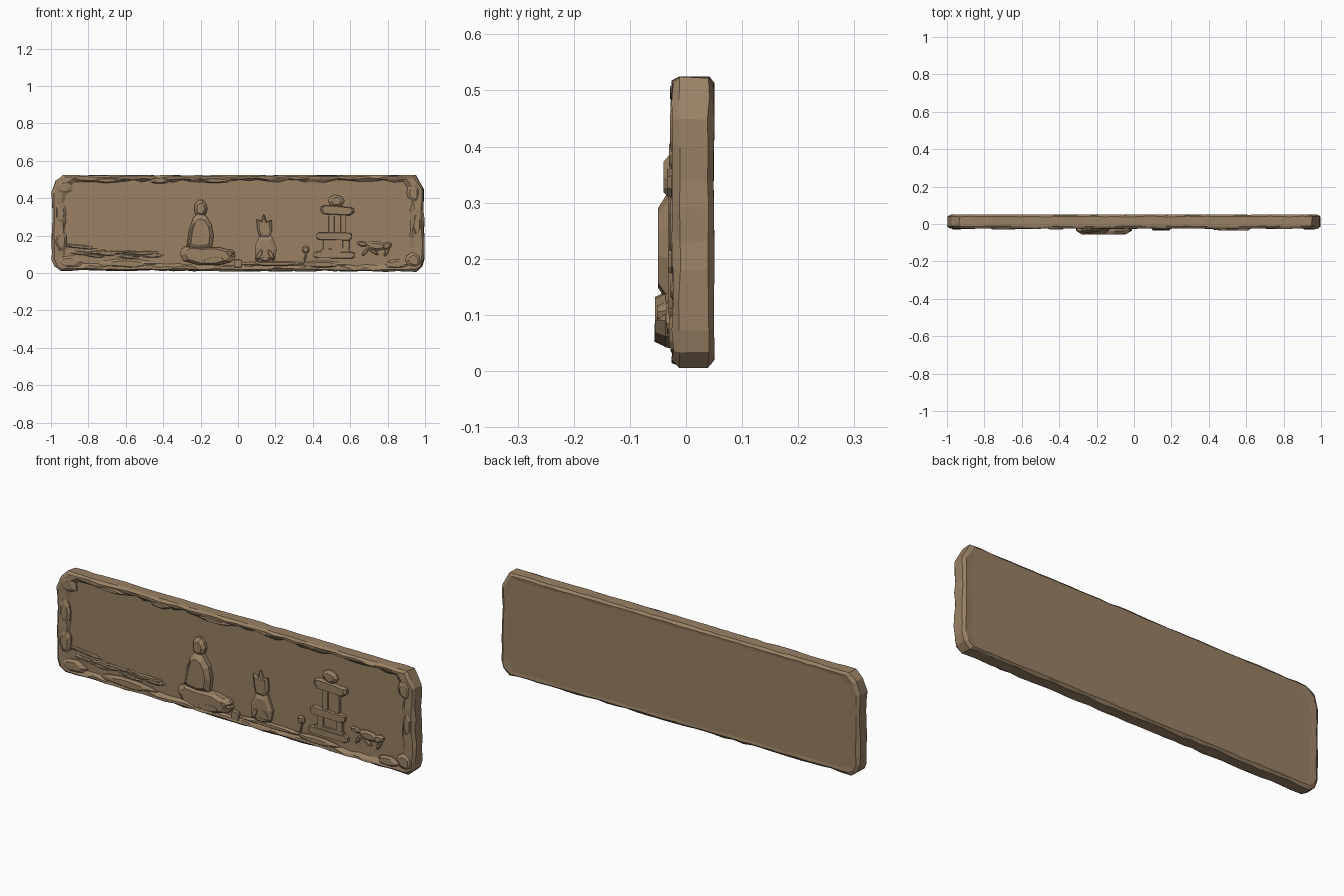
import bpy, bmesh, math, random
from mathutils import Vector

random.seed(7)
stone = bpy.data.materials.new("brown_stone")
stone.diffuse_color = (0.32, 0.22, 0.13, 1)


def j(a):
    return random.uniform(-a, a)


def finish(name, bm):
    bmesh.ops.recalc_face_normals(bm, faces=bm.faces)
    me = bpy.data.meshes.new(name)
    bm.to_mesh(me)
    bm.free()
    me.materials.append(stone)
    ob = bpy.data.objects.new(name, me)
    bpy.context.collection.objects.link(ob)
    return ob


def loft(name, rings):
    """Bridge closed rings of equal length and cap both ends."""
    bm = bmesh.new()
    vs = [[bm.verts.new(p) for p in r] for r in rings]
    n = len(rings[0])
    for a, b in zip(vs, vs[1:]):
        for i in range(n):
            k = (i + 1) % n
            bm.faces.new((a[i], a[k], b[k], b[i]))
    bm.faces.new(vs[0])
    bm.faces.new(vs[-1])
    return finish(name, bm)


def relief(name, pts, front, shrink=0.75, edge=0.55, back=0.0):
    """Carved shape: outline rising from the panel to a smaller front face."""
    c = sum((Vector(p) for p in pts), Vector((0, 0))) / len(pts)
    mid = -0.008 + (front + 0.008) * edge
    rings = []
    for s, y in ((1, back), (1, mid), (shrink, front)):
        rings.append([(c.x + (p[0] - c.x) * s, y, c.y + (p[1] - c.y) * s) for p in pts])
    return loft(name, rings)


def blob(name, x, z, rx, rz, front, tilt=0.0, n=10, wobble=0.06):
    pts = []
    for i in range(n):
        a = 2 * math.pi * i / n
        u, v = rx * math.cos(a) * (1 + j(wobble)), rz * math.sin(a) * (1 + j(wobble))
        pts.append((x + u * math.cos(tilt) - v * math.sin(tilt),
                    z + u * math.sin(tilt) + v * math.cos(tilt)))
    return relief(name, pts, front, 0.6, 0.5)


def block(name, x0, x1, z0, z1, front):
    w, h = (x1 - x0) * 0.06, (z1 - z0) * 0.2
    pts = [(x0, z0 + h), (x0 + w, z0), (x1 - w, z0 + j(.004)), (x1, z0 + h),
           (x1, z1 - h), (x1 - w, z1), (x0 + w, z1 + j(.004)), (x0, z1 - h)]
    return relief(name, pts, front, 0.9, 0.75)


# weathered slab with raised rim and sunken panel
corners = [(-0.945, 0.015), (0.955, 0.008), (0.985, 0.03), (0.995, 0.07), (0.993, 0.45),
           (0.95, 0.523), (-0.935, 0.523), (-0.975, 0.49), (-0.995, 0.43), (-0.993, 0.07),
           (-0.98, 0.035)]
outline = []
for i, p in enumerate(corners):
    q = Vector(corners[(i + 1) % len(corners)])
    p = Vector(p)
    steps = max(1, round((q - p).length / 0.055))
    outline += [p.lerp(q, k / steps) for k in range(steps)]
rings = []
for sx, sz, y, a in ((0.955, 0.90, 0.048, 0), (0.985, 0.955, 0.050, 0.002), (1, 1, 0.040, 0.004),
                     (1, 1, -0.012, 0.004), (0.988, 0.965, -0.024, 0.004),
                     (0.945, 0.915, -0.022, 0.007), (0.93, 0.875, -0.010, 0.008)):
    ring = []
    for p in outline:
        dz = 0.002 if (p.y > 0.5 and sz == 1) else a
        z = 0.272 + (p.y - 0.272) * sz
        ring.append((p.x * sx + j(a), -0.010 if y == -0.010 else y + j(a * 0.5),
                     max(0.0, z + j(dz))))
    rings.append(ring)
loft("slab", rings)

# chipped lumps on the rim
for i, (x, z, rx, rz) in enumerate([(-0.93, 0.46, .05, .04), (-0.95, 0.32, .03, .07),
                                    (-0.945, 0.17, .035, .06), (-0.9, 0.06, .07, .035),
                                    (0.94, 0.43, .035, .05), (0.955, 0.26, .025, .07),
                                    (0.94, 0.07, .045, .04), (0.85, 0.045, .06, .025),
                                    (-0.42, 0.495, .06, .018), (-0.7, 0.495, .09, .014),
                                    (-0.6, 0.05, .16, .025), (-0.12, 0.495, .1, .014),
                                    (0.45, 0.045, .12, .018)]):
    blob(f"rim_lump_{i}", x, z, rx, rz, -0.028 + j(.003), wobble=.15)

# seated figure
relief("figure_legs", [(-0.31, 0.10), (-0.29, 0.065), (-0.21, 0.042), (-0.10, 0.042), (-0.03, 0.062),
                       (-0.012, 0.09), (-0.04, 0.12), (-0.10, 0.138), (-0.2, 0.135), (-0.28, 0.142),
                       (-0.305, 0.125)], -0.055, 0.78, 0.6)
relief("figure_body", [(-0.275, 0.13), (-0.2, 0.118), (-0.14, 0.13), (-0.13, 0.2), (-0.142, 0.26),
                       (-0.17, 0.305), (-0.21, 0.32), (-0.24, 0.295), (-0.262, 0.23)],
       -0.05, 0.7, 0.55)
relief("figure_arm", [(-0.275, 0.14), (-0.24, 0.135), (-0.215, 0.2), (-0.21, 0.27), (-0.235, 0.29),
                      (-0.26, 0.23)], -0.046, 0.7, 0.7)
blob("figure_head", -0.2, 0.345, 0.035, 0.048, -0.040)
blob("figure_foot", -0.13, 0.068, 0.09, 0.025, -0.056, 0.1)
blob("figure_hand", -0.06, 0.1, 0.045, 0.025, -0.052, 0.2)

# small sitting animal
relief("animal_base", [(0.09, 0.08), (0.115, 0.06), (0.17, 0.06), (0.2, 0.085), (0.207, 0.13),
                       (0.18, 0.2), (0.115, 0.2), (0.09, 0.14)], -0.032, 0.7, 0.6)
relief("animal_head", [(0.115, 0.19), (0.165, 0.185), (0.182, 0.22), (0.18, 0.285), (0.155, 0.275),
                       (0.138, 0.315), (0.125, 0.28), (0.098, 0.288), (0.104, 0.23)],
       -0.030, 0.72, 0.6)
for s in (-1, 1):
    blob(f"animal_paw_{s}", 0.145 + s * 0.03, 0.1, 0.016, 0.04, -0.036, s * 0.5, 7)
blob("animal_tail", 0.145, 0.075, 0.04, 0.013, -0.034, 0, 8)

# stone lantern
block("lantern_base", 0.405, 0.625, 0.08, 0.112, -0.028)
block("lantern_step", 0.44, 0.6, 0.108, 0.13, -0.024)
for x in (0.455, 0.56):
    block(f"lantern_leg_{x}", x, x + 0.035, 0.12, 0.19, -0.024)
block("lantern_leg_panel", 0.485, 0.565, 0.12, 0.19, -0.017)
block("lantern_shelf", 0.42, 0.61, 0.178, 0.215, -0.032)
for x in (0.485, 0.548):
    block(f"lantern_post_{x}", x, x + 0.03, 0.2, 0.325, -0.024)
block("lantern_light_box", 0.51, 0.555, 0.2, 0.325, -0.019)
relief("lantern_roof", [(0.44, 0.335), (0.455, 0.315), (0.6, 0.308), (0.622, 0.325), (0.618, 0.348),
                        (0.56, 0.355), (0.465, 0.362), (0.445, 0.355)], -0.034, 0.88, 0.7)
blob("lantern_finial", 0.525, 0.385, 0.042, 0.033, -0.030)

# low creature
blob("creature_body", 0.74, 0.145, 0.055, 0.024, -0.026, -0.1)
blob("creature_head", 0.795, 0.145, 0.03, 0.02, -0.028, 0.4, 8)
blob("creature_tail", 0.665, 0.155, 0.03, 0.014, -0.022, -0.2, 8)
for i, (x, z, t) in enumerate([(0.68, 0.112, 0.9), (0.725, 0.115, -0.6), (0.795, 0.115, 1.1)]):
    blob(f"creature_leg_{i}", x, z, 0.032, 0.01, -0.023, t, 7)

# flower bud, stem and ground ridge
blob("flower_bud", 0.362, 0.125, 0.02, 0.022, -0.024, 0, 8)
blob("flower_stem", 0.36, 0.085, 0.006, 0.03, -0.018, -0.2, 6)
blob("ground_ridge", 0.2, 0.05, 0.2, 0.012, -0.024, 0, 14)
block("ground_ledge", -0.02, 0.02, 0.03, 0.07, -0.026)

# water ripples at lower left
for i in range(12):
    blob(f"ripple_{i}", -0.86 + 0.036 * i + j(.03), 0.085 + 0.075 * random.random() * (1 - i / 16),
         random.uniform(.05, .11), random.uniform(.005, .013), -0.017 + j(.004), j(.12), 9, .12)
